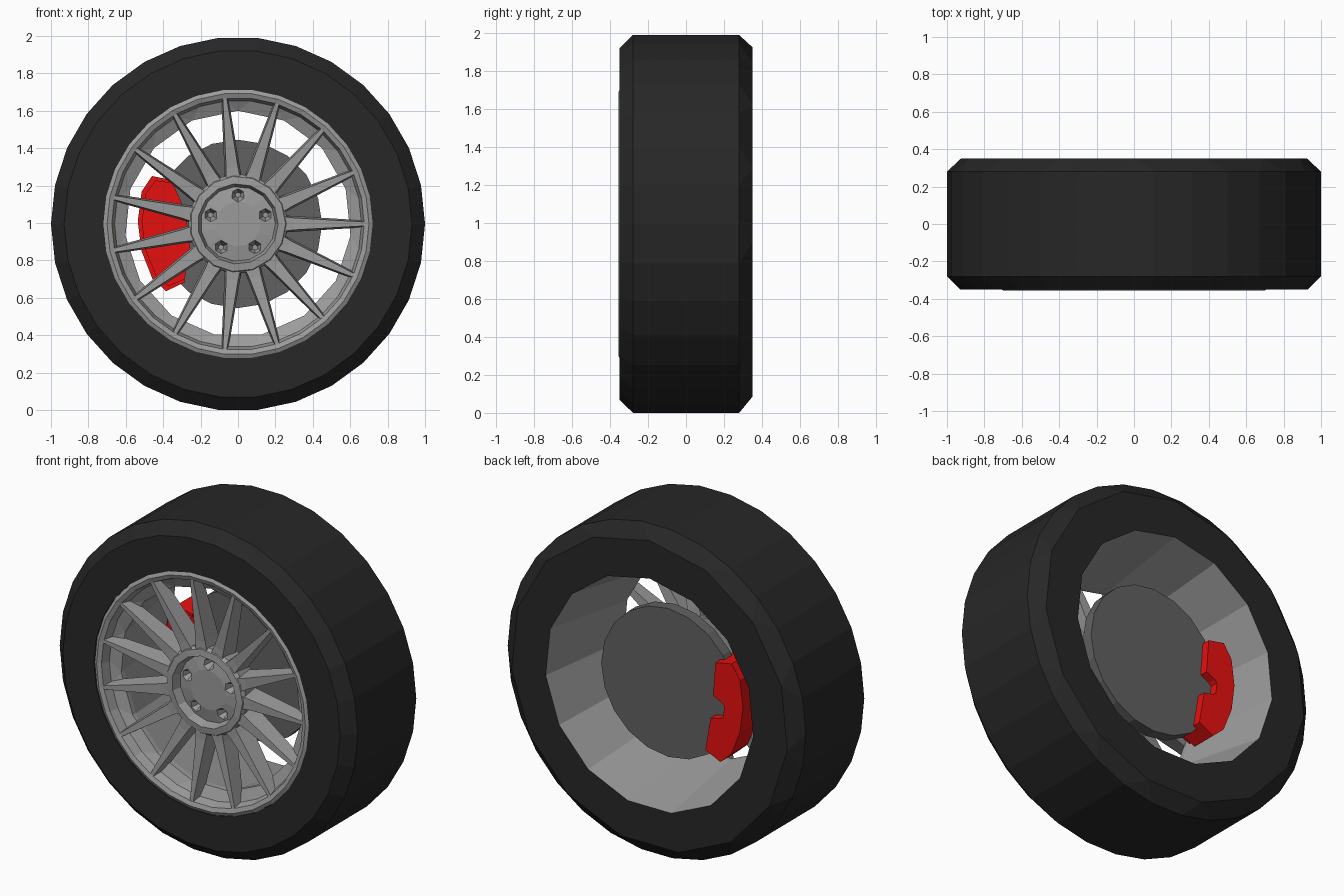
import bpy, bmesh
from math import sin, cos, radians
from mathutils import Matrix, Vector

if "Cube" in bpy.data.objects:
    bpy.data.objects.remove(bpy.data.objects["Cube"])

Z = 0.995  # axle height


def material(name, rgb):
    m = bpy.data.materials.new(name)
    m.diffuse_color = (*rgb, 1)
    m.use_nodes = True
    m.node_tree.nodes["Principled BSDF"].inputs["Base Color"].default_value = m.diffuse_color
    return m


rubber = material("rubber", (0.02, 0.02, 0.02))
alloy = material("alloy", (0.33, 0.33, 0.33))
steel = material("steel", (0.12, 0.12, 0.12))
red = material("red_paint", (0.8, 0.005, 0.005))


def finish(bm, name, mat, recalc=False):
    bmesh.ops.remove_doubles(bm, verts=bm.verts, dist=1e-5)
    if recalc:
        bmesh.ops.recalc_face_normals(bm, faces=bm.faces)
    me = bpy.data.meshes.new(name)
    bm.to_mesh(me)
    bm.free()
    me.materials.append(mat)
    ob = bpy.data.objects.new(name, me)
    bpy.context.collection.objects.link(ob)
    return ob


def revolve(name, profile, mat, n=30, recalc=False):
    """Spin (radius, y, coarse) points about the axle; coarse rings have 15 corners."""
    bm = bmesh.new()
    rings = []
    for r, y, coarse in profile:
        ring = []
        for k in range(n):
            a = radians(90 + 24 * ((k - 7) // 2)) if coarse else radians(360 * k / n)
            ring.append(bm.verts.new((r * cos(a), y, Z + r * sin(a))))
        rings.append(ring)
    for p, q in zip(rings, rings[1:]):
        for k in range(n):
            m = (k + 1) % n
            bm.faces.new((p[k], q[k], q[m], p[m]))
    return finish(bm, name, mat, recalc)


# Tyre: 30-sided tread and front, 15-sided rear wall
revolve("tyre", [(0.72, -0.35, 0), (0.93, -0.35, 0), (1, -0.28, 0), (1, 0.28, 0),
                 (0.93, 0.35, 1), (0.70, 0.35, 1)], rubber)

# Rim: tapered barrel, inner step and front lip
revolve("rim", [(0.70, 0.35, 1), (0.605, -0.23, 1), (0.605, -0.26, 1), (0.66, -0.29, 0),
                (0.675, -0.345, 0), (0.70, -0.355, 0), (0.72, -0.345, 0)], alloy)

# Hub with recessed centre
hub = revolve("hub", [(0, -0.285, 0), (0.12, -0.285, 0), (0.2, -0.27, 0), (0.215, -0.325, 0),
                      (0.255, -0.32, 0), (0.27, -0.30, 0), (0.26, -0.18, 0), (0, -0.18, 0)],
              alloy, n=15, recalc=True)

# Lug holes cut into the hub
bm = bmesh.new()
for k in range(5):
    a = radians(90 + 72 * k)
    place = Matrix.Translation((0.155 * cos(a), -0.27, Z + 0.155 * sin(a))) @ Matrix.Rotation(radians(90), 4, 'X')
    bmesh.ops.create_cone(bm, cap_ends=True, segments=6, radius1=0.015, radius2=0.05,
                          depth=0.08, matrix=place)
cutter = finish(bm, "lug_hole_cutter", alloy)
cutter.hide_render = True
cutter.hide_viewport = True
cut = hub.modifiers.new("lug_holes", 'BOOLEAN')
cut.operation = 'DIFFERENCE'
cut.object = cutter

# Spokes: 15 tapered blades, wider at the back
bm = bmesh.new()
for s in range(15):
    rot = Matrix.Translation((0, 0, Z)) @ Matrix.Rotation(radians(-24 * s), 4, 'Y')
    sections = []
    # radius, front y, back y, front half width, back half width
    for r, yf, yb, wf, wb in [(0.22, -0.315, -0.19, 0.042, 0.048), (0.30, -0.315, -0.20, 0.032, 0.042),
                              (0.685, -0.345, -0.27, 0.01, 0.018)]:
        sections.append([bm.verts.new(rot @ Vector(c)) for c in
                         ((r, yf, -wf), (r, yf, wf), (r, yb, wb), (r, yb, -wb))])
    for p, q in zip(sections, sections[1:]):
        for k in range(4):
            m = (k + 1) % 4
            bm.faces.new((p[k], p[m], q[m], q[k]))
    bm.faces.new(sections[0])
    bm.faces.new(sections[-1])
finish(bm, "spokes", alloy, True)

# Brake disc
revolve("brake_disc", [(0, 0.10, 0), (0.45, 0.10, 0), (0.45, 0.17, 0), (0, 0.17, 0)],
        steel, n=20, recalc=True)


def caliper_plate(name, half, y0, y1):
    """Extrude a mirrored outline (outward, along) placed on the left of the disc."""
    outline = half + [(u, -v) for u, v in reversed(half)]
    a = radians(187)
    bm = bmesh.new()
    face = bm.faces.new([bm.verts.new((u * cos(a) + v * sin(a), y0, Z + u * sin(a) - v * cos(a)))
                         for u, v in outline])
    ext = bmesh.ops.extrude_face_region(bm, geom=[face])["geom"]
    bmesh.ops.translate(bm, vec=(0, y1 - y0, 0), verts=[e for e in ext if isinstance(e, bmesh.types.BMVert)])
    return finish(bm, name, red, True)


# Brake caliper: notched body plus front pad housing
caliper_plate("brake_caliper", [(0.41, 0.035), (0.39, 0.05), (0.33, 0.07), (0.32, 0.275), (0.425, 0.31),
                                (0.49, 0.235), (0.53, 0.08)], 0.06, 0.22)
caliper_plate("caliper_front", [(0.27, 0.10), (0.32, 0.26), (0.41, 0.285), (0.47, 0.22), (0.51, 0.075)],
              0.03, 0.07)
